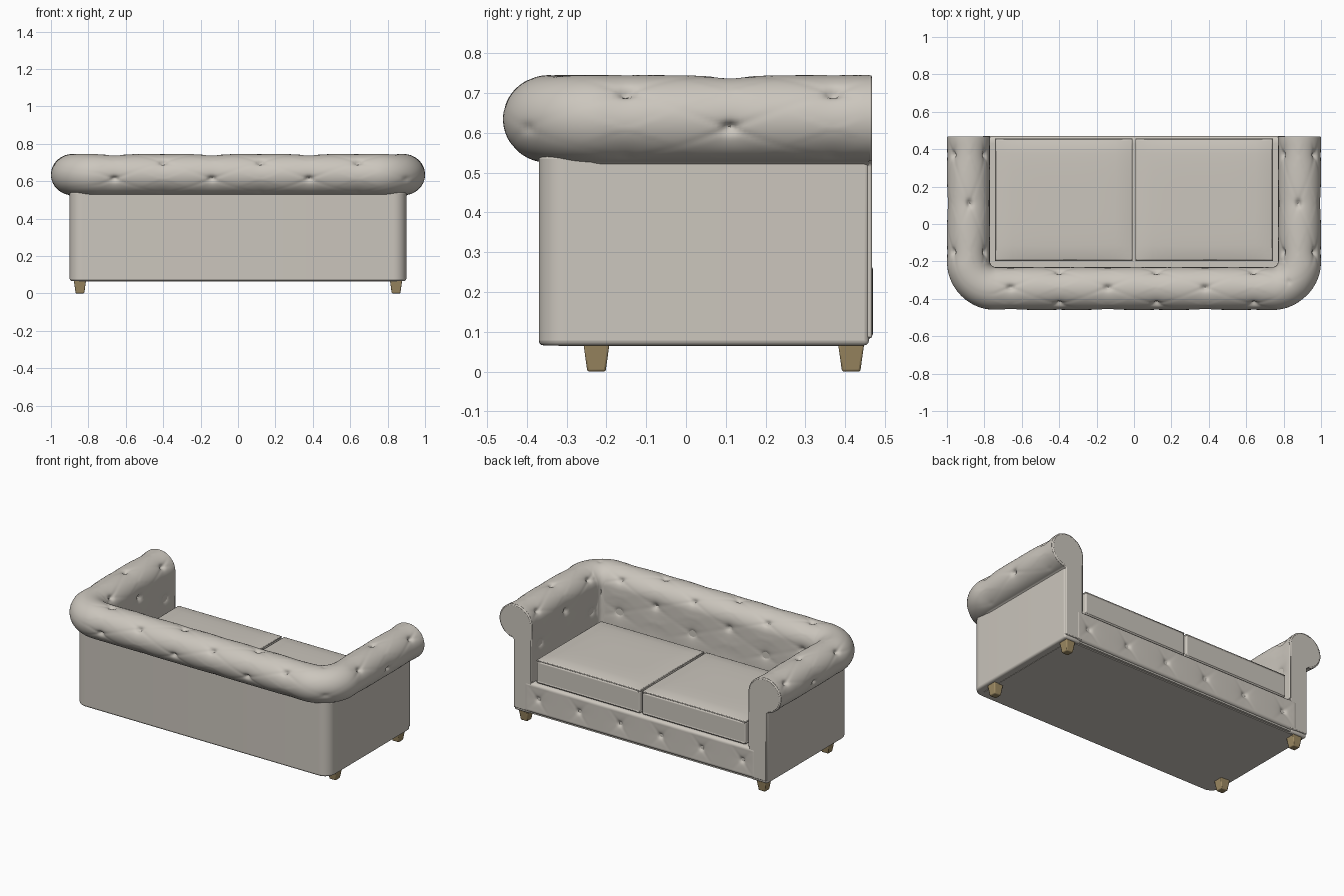
import bpy, bmesh, math
from math import sin, cos, pi, radians, exp, sqrt

if "Cube" in bpy.data.objects:
    bpy.data.objects.remove(bpy.data.objects["Cube"])

def material(name, col):
    m = bpy.data.materials.new(name)
    m.diffuse_color = (*col, 1)
    m.use_nodes = True
    m.node_tree.nodes["Principled BSDF"].inputs["Base Color"].default_value = m.diffuse_color
    return m

FABRIC = material("grey beige upholstery", (0.60, 0.565, 0.51))
WOOD = material("light brown wood", (0.34, 0.255, 0.125))

def finish(name, bm, mat, angle=35, bevel=0, seg=3):
    bmesh.ops.recalc_face_normals(bm, faces=bm.faces)
    me = bpy.data.meshes.new(name)
    bm.to_mesh(me)
    bm.free()
    ob = bpy.data.objects.new(name, me)
    bpy.context.collection.objects.link(ob)
    me.materials.append(mat)
    if bevel:
        b = ob.modifiers.new("bevel", 'BEVEL')
        b.width, b.segments, b.limit_method, b.angle_limit = bevel, seg, 'ANGLE', radians(40)
    bpy.ops.object.select_all(action='DESELECT')
    ob.select_set(True)
    bpy.context.view_layer.objects.active = ob
    bpy.ops.object.shade_smooth_by_angle(angle=radians(angle))
    return ob

def prism(name, pts, vec, mat, **kw):
    """Extrude a flat outline along vec."""
    bm = bmesh.new()
    f = bm.faces.new([bm.verts.new(p) for p in pts])
    r = bmesh.ops.extrude_face_region(bm, geom=[f])
    vs = [g for g in r['geom'] if isinstance(g, bmesh.types.BMVert)]
    bmesh.ops.translate(bm, verts=vs, vec=vec)
    return finish(name, bm, mat, **kw)

def smooth(a, b, x):
    t = max(0, min(1, (x - a) / (b - a)))
    return t * t * (3 - 2 * t)

def tuft(u, k, pitch, h):
    """Depth of diamond tufting: button pits joined by soft pleats."""
    p, q = u / pitch + k / 2, u / pitch - k / 2
    dp, dq = p - round(p), q - round(q)
    r = sqrt((pitch * (dp + dq) / 2) ** 2 + (h * (dp - dq)) ** 2)
    pleat = max(exp(-(dp / .045) ** 2), exp(-(dq / .045) ** 2))
    return .016 * exp(-(r / .016) ** 2) + .012 * exp(-r / .04) + .0035 * pleat * exp(-r / .09)

# rolled back and arms: one tufted profile swept round a U
CD, CZ, RX, RZ = .115, .635, .115, .11
prof, N = [], 70
for i in range(N + 1):
    a = radians(-80 + 260 * i / N)
    prof.append((CD + RX * cos(a), CZ + RZ * sin(a), cos(a), sin(a), .1125 * radians(260) * i / N))
for i in range(1, 31):
    z = CZ - .375 * i / 30
    prof.append((0, z, -1, 0, prof[N][4] + CZ - z))
prof += [(.11, .26, 0, 0, 9), (.11, .50, 0, 0, 9)]

path = []  # x, y, outward normal, tuft coordinate, end weight
def add(n, f):
    for i in range(n):
        path.append(f(i / n))
R, XI, YI, YF = .03, .77, -.23, .46
XC, YC = XI - R, YI + R
arm = YF - YC
add(55, lambda t: (-XI, YF - arm * t, -1, 0, -.87 - arm * (1 - t)))
add(24, lambda t: (-XC - R * cos(t * pi / 2), YC - R * sin(t * pi / 2),
                   -cos(t * pi / 2), -sin(t * pi / 2), -.87 + .13 * t))
add(120, lambda t: (-XC + 2 * XC * t, YI, 0, -1, -XC + 2 * XC * t))
add(24, lambda t: (XC + R * sin(t * pi / 2), YC - R * cos(t * pi / 2),
                   sin(t * pi / 2), -cos(t * pi / 2), XC + .37 * t))
add(56, lambda t: (XI, YC + arm * t * 56 / 55, 1, 0, 1.11 + arm * t * 56 / 55))

bm = bmesh.new()
rings = []
for x, y, nx, ny, u in path:
    ring = []
    for d, z, pn, pz, s in prof:
        k = (s - .132) / .104
        m = smooth(-1.1, -.3, k) * (1 - smooth(5.2, 6, k)) * smooth(.46, .40, y) if s < 9 else 0
        m *= 1 - .7 * min(1, 4 * abs(nx * ny))
        t = m * tuft(u + .14, k, .52, .104) if m else 0
        d2, z2 = d - pn * t, z - pz * t
        ring.append(bm.verts.new((x + nx * d2, y + ny * d2, z2)))
    rings.append(ring)
M = len(prof)
for a, b in zip(rings, rings[1:]):
    for j in range(M):
        bm.faces.new((a[j], b[j], b[(j + 1) % M], a[(j + 1) % M]))
bm.faces.new(rings[0])
bm.faces.new(rings[-1])
finish("tufted_back_and_arms", bm, FABRIC, angle=50)

# outer body shell (U outline) and base under the seat
def corner(sx):
    c = [(sx * (.9 - .07 + .07 * sin(t * pi / 16)), -.37 + .07 - .07 * cos(t * pi / 16)) for t in range(9)]
    return c if sx > 0 else c[::-1]
outer = [(-.9, .46)] + corner(-1) + corner(1) + [(.9, .46)]
inner = [(.78, .46), (.78, -.24), (-.78, -.24), (-.78, .46)]
prism("body_shell", [(x, y, .066) for x, y in outer + inner], (0, 0, .48), FABRIC, bevel=.012)
prism("seat_base", [(x, y, .07) for x, y in [(-.8, .455), (-.8, -.3), (.8, -.3), (.8, .455)]],
      (0, 0, .2), FABRIC)
prism("underside_panel", [(x, y, .064) for x, y in [(-.85, .44), (-.85, -.32), (.85, -.32), (.85, .44)]],
      (0, 0, .02), FABRIC)

# scroll shaped arm fronts with piping
for sx, side in ((-1, "left"), (1, "right")):
    arc = [(CD + (RX - .006) * cos(radians(a)), CZ + (RZ - .006) * sin(radians(a)))
           for a in range(-75, 181, 5)]
    pts = [(.126, .085), (.126, .52)] + arc + [(.006, .085)]
    prism(side + "_arm_front", [(sx * (XI + d), .45, z) for d, z in pts], (0, .018, 0),
          FABRIC, bevel=.004, seg=2)
    cu = bpy.data.curves.new(side + "_arm_piping", 'CURVE')
    cu.dimensions, cu.bevel_depth, cu.bevel_resolution = '3D', .006, 2
    sp = cu.splines.new('POLY')
    line = arc + [(.004, .45), (.004, .28)]
    sp.points.add(len(line) - 1)
    for p, (d, z) in zip(sp.points, line):
        p.co = (sx * (XI + d), .462, z, 1)
    cu.materials.append(FABRIC)
    bpy.context.collection.objects.link(bpy.data.objects.new(side + "_arm_piping", cu))

# tufted front rail
bm = bmesh.new()
bmesh.ops.create_grid(bm, x_segments=180, y_segments=28, size=1)
for v in bm.verts:
    x, w = v.co.x * .82, v.co.y
    edge = min(.82 - abs(x), .095 * (1 - abs(w)))
    y = .457 + .013 * smooth(-.004, .012, edge)
    dx = x - .145 - .29 * round((x - .145) / .29)
    dz = w * .095
    r = sqrt(dx * dx + dz * dz)
    pleat = exp(-((abs(dx) - abs(dz) * .9) / .012) ** 2) * exp(-r / .06)
    y -= (.012 * exp(-(r / .014) ** 2) + .009 * exp(-r / .035) + .003 * pleat) * smooth(0, .03, edge)
    v.co = (x, y, .176 + dz)
r = bmesh.ops.extrude_edge_only(bm, edges=[e for e in bm.edges if e.is_boundary])
for g in r['geom']:
    if isinstance(g, bmesh.types.BMVert):
        g.co.y = .43
finish("tufted_front_rail", bm, FABRIC, angle=50)

# two plump seat cushions with piped edges
for sx, side in ((-1, "left"), (1, "right")):
    hx, hy, cx, cy = .368, .327, sx * .375, .13
    bm = bmesh.new()
    bmesh.ops.create_cube(bm, size=2)
    bmesh.ops.subdivide_edges(bm, edges=bm.edges[:], cuts=15, use_grid_fill=True)
    for v in bm.verts:
        x, y, z = v.co
        crown = .016 * sqrt(max(0, (1 - x ** 4) * (1 - y ** 4))) if z > 0 else 0
        v.co = (cx + hx * x, cy + hy * y, .35 + .075 * z + crown * z)
    finish(side + "_seat_cushion", bm, FABRIC, angle=50, bevel=.014)
    for zp in (.287, .421):
        cu = bpy.data.curves.new(side + "_cushion_piping", 'CURVE')
        cu.dimensions, cu.bevel_depth, cu.bevel_resolution = '3D', .004, 1
        sp = cu.splines.new('POLY')
        sp.points.add(3)
        sp.use_cyclic_u = True
        for p, (a, b) in zip(sp.points, ((-1, -1), (1, -1), (1, 1), (-1, 1))):
            p.co = (cx + a * (hx - .003), cy + b * (hy - .003), zp, 1)
        cu.materials.append(FABRIC)
        bpy.context.collection.objects.link(bpy.data.objects.new(side + "_cushion_piping", cu))

# tapered legs
for sx in (-1, 1):
    for y, n in ((-.225, "back"), (.415, "front")):
        bm = bmesh.new()
        bmesh.ops.create_cube(bm, size=2)
        for v in bm.verts:
            w = .033 if v.co.z > 0 else .023
            v.co = (sx * .845 + v.co.x * w, y + v.co.y * w, .036 + v.co.z * .036)
        finish(n + "_leg", bm, WOOD, angle=30, bevel=.005, seg=2)
